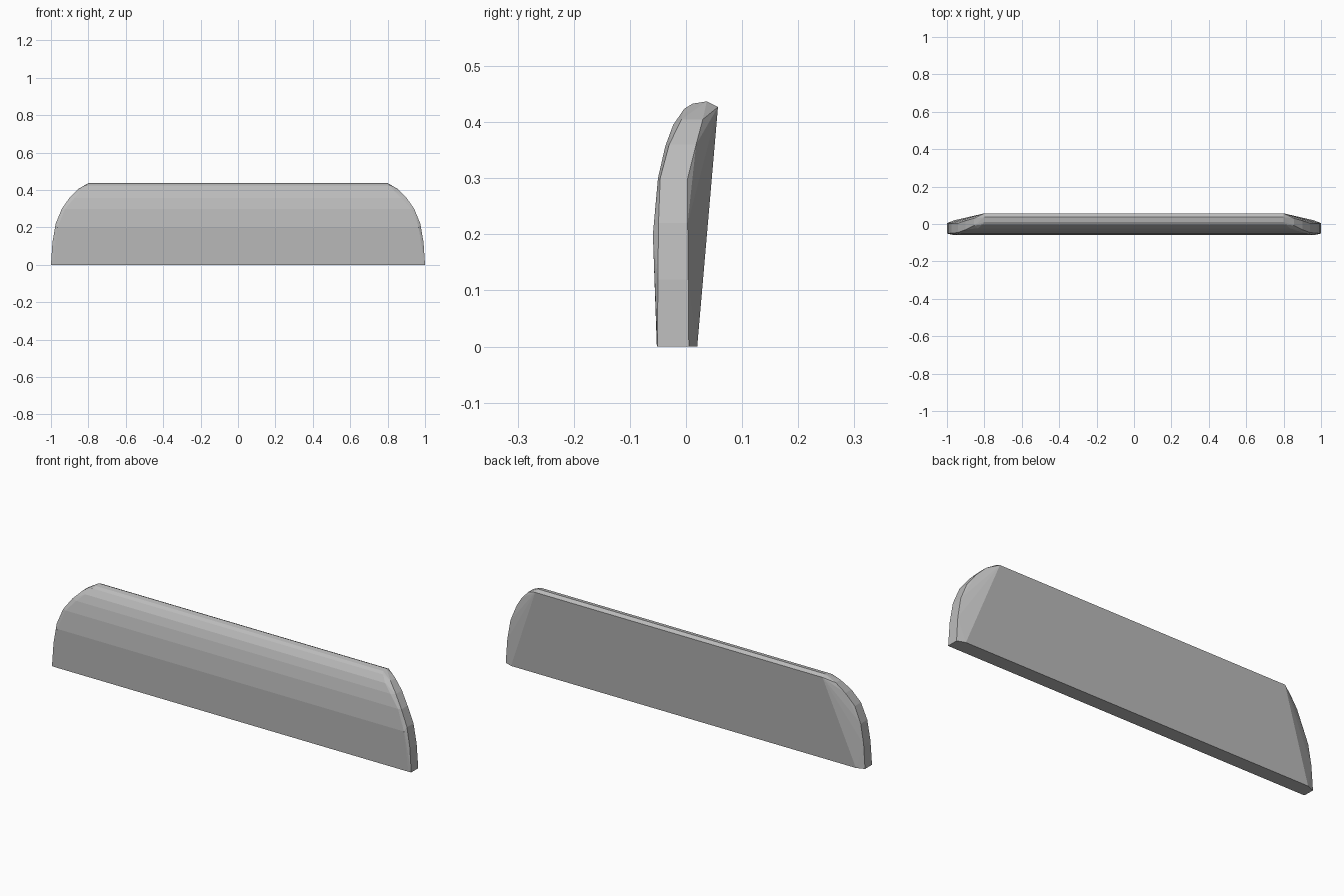
import bpy
import bmesh

if "Cube" in bpy.data.objects:
    bpy.data.objects.remove(bpy.data.objects["Cube"], do_unlink=True)

grey = bpy.data.materials.new("light grey")
grey.use_nodes = True
colour = (0.5, 0.5, 0.5, 1)
grey.diffuse_color = colour
grey.node_tree.nodes["Principled BSDF"].inputs["Base Color"].default_value = colour

# Curved front and top, with the half length at each height
section = [
    (0.985, -0.052, 0), (0.965, -0.059, 0.2), (0.925, -0.05, 0.3),
    (0.875, -0.037, 0.357), (0.835, -0.023, 0.395), (0.81, -0.003, 0.424),
    (0.80, 0.012, 0.433), (0.80, 0.037, 0.437), (0.80, 0.057, 0.427),
    (0.96, 0.02, 0),
]
# Rounded end: half length, front edge, back edge, height
rim = [
    (1.0, -0.051, 0.005, 0), (0.992, -0.05, 0.004, 0.12),
    (0.975, -0.049, 0.003, 0.22), (0.942, -0.046, 0.003, 0.3),
    (0.90, -0.03, 0.018, 0.36), (0.855, -0.008, 0.03, 0.405),
]

points = list(section)
for x, front, back, z in rim:
    points += [(x, front, z), (x, back, z)]

# Solid panel wrapped around both mirrored ends
bm = bmesh.new()
for side in (-1, 1):
    for x, y, z in points:
        bm.verts.new((side * x, y, z))
hull = bmesh.ops.convex_hull(bm, input=bm.verts)
loose = {v for v in hull["geom_interior"] + hull["geom_unused"]
         if isinstance(v, bmesh.types.BMVert)}
bmesh.ops.delete(bm, geom=list(loose), context="VERTS")
bmesh.ops.dissolve_limit(bm, angle_limit=0.01, verts=bm.verts, edges=bm.edges)
bmesh.ops.recalc_face_normals(bm, faces=bm.faces)

mesh = bpy.data.meshes.new("rounded_panel")
bm.to_mesh(mesh)
bm.free()
mesh.materials.append(grey)
panel = bpy.data.objects.new("rounded_panel", mesh)
bpy.context.collection.objects.link(panel)
